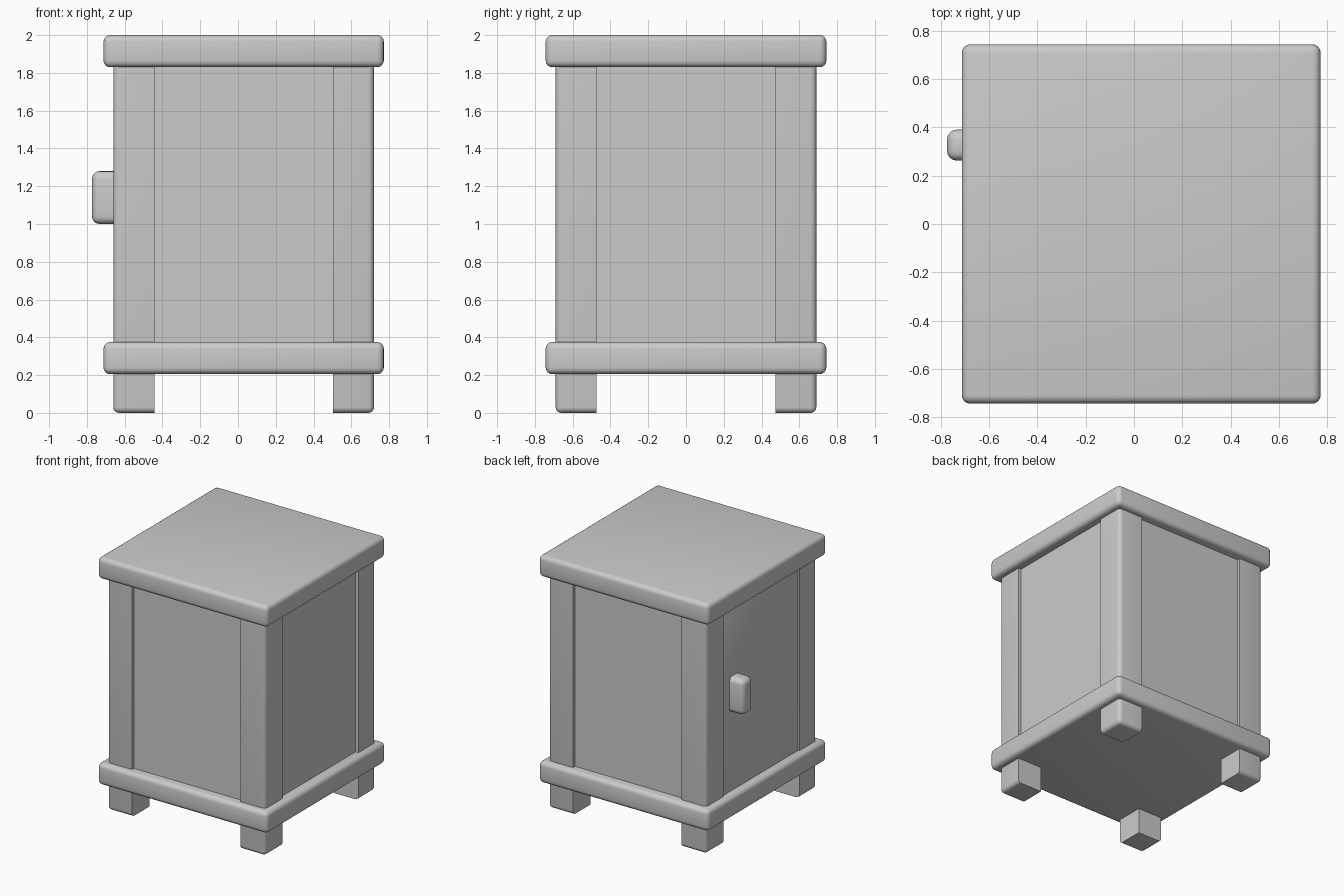
import bpy, bmesh
from mathutils import Vector

if "Cube" in bpy.data.objects:
    bpy.data.objects.remove(bpy.data.objects["Cube"])

CX = 0.03  # centre of the cabinet body; the handle sticks out to -x


def box(name, lo, hi, bevel=0.0, pick=None, segments=4):
    """Box between two corners; bevels the edges whose midpoint passes pick."""
    bm = bmesh.new()
    bmesh.ops.create_cube(bm, size=1)
    lo, hi = Vector(lo), Vector(hi)
    for v in bm.verts:
        v.co = Vector([lo[i] + (v.co[i] + 0.5) * (hi[i] - lo[i]) for i in range(3)])
    if bevel:
        edges = [e for e in bm.edges
                 if pick is None or pick((e.verts[0].co + e.verts[1].co) / 2)]
        bmesh.ops.bevel(bm, geom=edges, offset=bevel, segments=segments,
                        profile=0.5, affect='EDGES', clamp_overlap=True)
    bmesh.ops.recalc_face_normals(bm, faces=bm.faces)
    mesh = bpy.data.meshes.new(name)
    bm.to_mesh(mesh)
    bm.free()
    obj = bpy.data.objects.new(name, mesh)
    bpy.context.collection.objects.link(obj)
    bpy.context.view_layer.objects.active = obj
    bpy.ops.object.select_all(action='DESELECT')
    obj.select_set(True)
    bpy.ops.object.shade_smooth_by_angle(angle=0.6)
    return obj


# Top and bottom boards
for name, z0, z1 in (("top_board", 1.83, 2.0), ("bottom_board", 0.205, 0.375)):
    box(name, (CX - 0.742, -0.743, z0), (CX + 0.742, 0.743, z1), 0.035)

# Corner posts, rounded only on their outward-facing edges
OUT, INN = 0.69, 0.473
for sx, xname in ((-1, "left"), (1, "right")):
    for sy, yname in ((-1, "front"), (1, "back")):
        xs = sorted((CX + sx * OUT, CX + sx * INN))
        ys = sorted((sy * OUT, sy * INN))

        def outer(m, sx=sx, sy=sy):
            on_x = abs(m.x - (CX + sx * OUT)) < 1e-4
            on_y = abs(m.y - sy * OUT) < 1e-4
            return (on_x and on_y) or ((on_x or on_y) and m.z < 0.01)

        box(f"{yname}_{xname}_post", (xs[0], ys[0], 0), (xs[1], ys[1], 1.9),
            0.03, outer)

# Recessed cabinet body
box("cabinet_body", (CX - 0.665, -0.665, 0.3), (CX + 0.665, 0.665, 1.9))

# Door panel on the left side, nearly flush with the posts
box("door", (CX - 0.682, -0.473, 0.37), (CX - 0.6, 0.473, 1.835), 0.012,
    lambda m: m.x < CX - 0.68, 2)

# Door handle
box("door_handle", (-0.773, 0.262, 1.0), (-0.62, 0.39, 1.28), 0.04,
    lambda m: m.x < -0.63)
